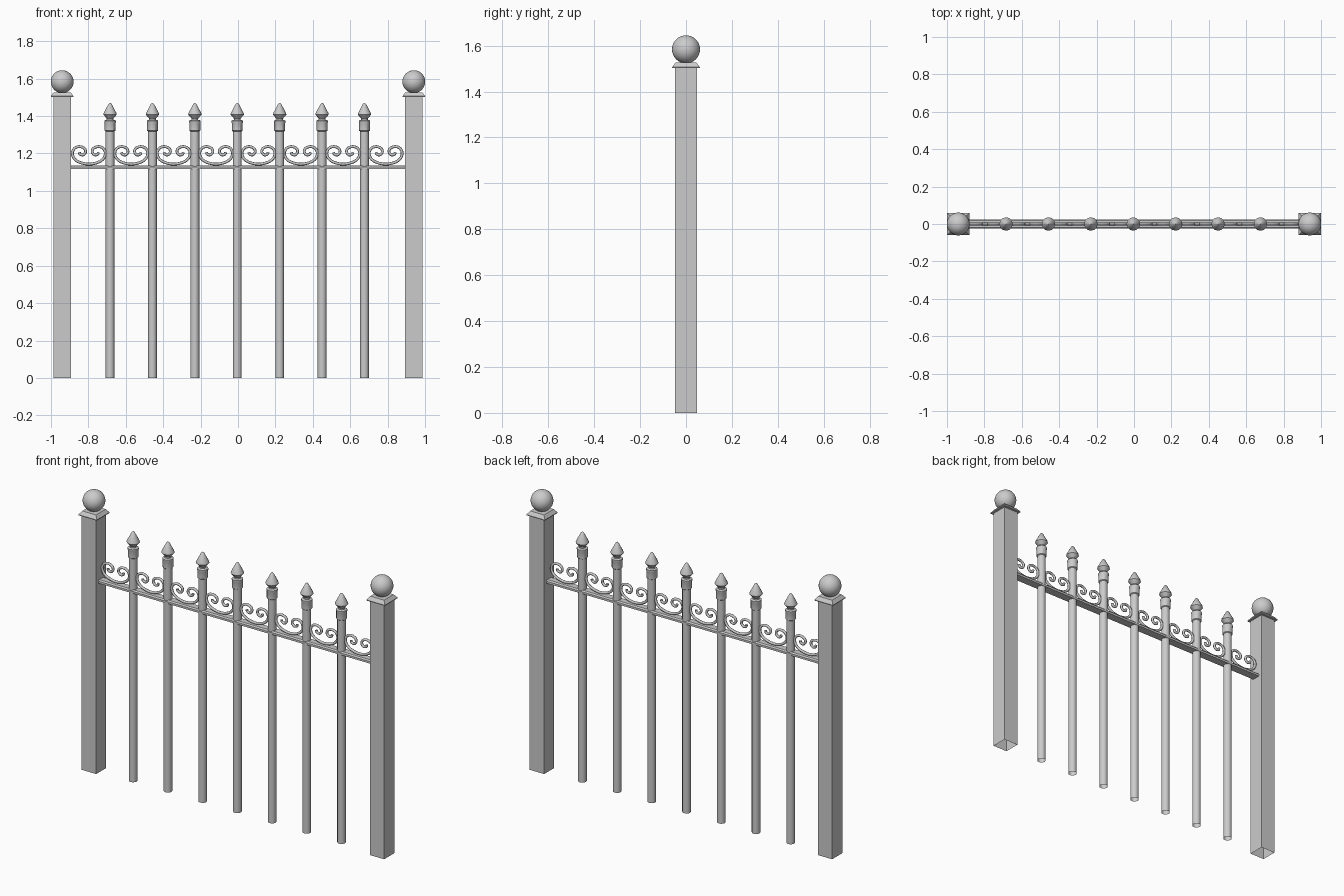
import bpy, bmesh, math
from mathutils import Vector

if "Cube" in bpy.data.objects:
    bpy.data.objects.remove(bpy.data.objects["Cube"])


def make_object(name, bm, smooth=None):
    bmesh.ops.recalc_face_normals(bm, faces=bm.faces)
    me = bpy.data.meshes.new(name)
    bm.to_mesh(me)
    bm.free()
    ob = bpy.data.objects.new(name, me)
    bpy.context.collection.objects.link(ob)
    if smooth:
        bpy.ops.object.select_all(action='DESELECT')
        ob.select_set(True)
        bpy.context.view_layer.objects.active = ob
        bpy.ops.object.shade_smooth_by_angle(angle=math.radians(smooth))
    return ob


def lathe(name, x, profile, sides, turn=0.0, smooth=None, cap_bottom=False):
    """Stack rings of (radius, z) around a vertical axis at x."""
    bm = bmesh.new()
    rings = []
    for r, z in profile:
        rings.append([bm.verts.new((x + r * math.cos(turn + math.tau * i / sides),
                                    r * math.sin(turn + math.tau * i / sides), z))
                      for i in range(sides)])
    for a, b in zip(rings, rings[1:]):
        for i in range(sides):
            j = (i + 1) % sides
            bm.faces.new((a[i], a[j], b[j], b[i]))
    bm.faces.new(rings[-1])
    if cap_bottom:
        bm.faces.new(rings[0])
    return make_object(name, bm, smooth)


Q = math.sqrt(2)

# End posts with flared caps and ball finials
for side, x in (("left", -0.94), ("right", 0.94)):
    lathe(side + "_post", x, [(0.047 * Q, 0), (0.047 * Q, 1.51)], 4, math.pi / 4)
    lathe(side + "_post_cap", x,
          [(0.06 * Q, 1.503), (0.06 * Q, 1.507), (0.049 * Q, 1.522), (0.045 * Q, 1.527)],
          4, math.pi / 4, cap_bottom=True)
    bm = bmesh.new()
    bmesh.ops.create_uvsphere(bm, u_segments=32, v_segments=16, radius=0.061)
    bmesh.ops.translate(bm, verts=bm.verts, vec=(x, 0, 1.584))
    make_object(side + "_ball_finial", bm, 40)

# Vertical bars, collars and spear tips
STEP, FIRST = 0.2267, -0.684
for i in range(7):
    x = FIRST + i * STEP
    lathe(f"bar_{i}", x, [(0.0235, 0), (0.0235, 1.33)], 12, smooth=40)
    lathe(f"bar_collar_{i}", x,
          [(0.0235, 1.318), (0.029, 1.322), (0.029, 1.362), (0.0305, 1.366),
           (0.0305, 1.375), (0.024, 1.379)], 12, smooth=30, cap_bottom=True)
    lathe(f"spear_tip_{i}", x,
          [(0.018, 1.375), (0.018, 1.387), (0.036, 1.408), (0.034, 1.416),
           (0.009, 1.464), (0.001, 1.471)], 12, smooth=30, cap_bottom=True)

# Horizontal rail with a chamfered top
section = [(-0.025, 1.117), (0.025, 1.117), (0.025, 1.129),
           (0.018, 1.136), (-0.018, 1.136), (-0.025, 1.129)]
bm = bmesh.new()
ends = [[bm.verts.new((x, y, z)) for y, z in section] for x in (-0.895, 0.895)]
for i in range(6):
    j = (i + 1) % 6
    bm.faces.new((ends[0][i], ends[0][j], ends[1][j], ends[1][i]))
for e in ends:
    bm.faces.new(e)
make_object("rail", bm)

# Scrollwork: half of one scroll, mirrored, swept with a round tube
half = [(-0.05, 1.153), (-0.079, 1.174), (-0.088, 1.203), (-0.076, 1.228),
        (-0.05, 1.237), (-0.024, 1.227), (-0.018, 1.207), (-0.032, 1.192),
        (-0.048, 1.197), (-0.051, 1.207)]
path = half[::-1] + [(0, 1.143)] + [(-x, z) for x, z in half]


def smooth_path(pts, n=4):
    """Catmull-Rom interpolation of the scroll path."""
    p = [Vector((x, 0, z)) for x, z in pts]
    p = [2 * p[0] - p[1]] + p + [2 * p[-1] - p[-2]]
    out = []
    for a, b, c, d in zip(p, p[1:], p[2:], p[3:]):
        for k in range(n):
            t = k / n
            out.append(0.5 * (2 * b + (c - a) * t + (2 * a - 5 * b + 4 * c - d) * t * t
                              + (3 * b - a - 3 * c + d) * t ** 3))
    return out + [p[-2]]


centreline = smooth_path(path)
for s in range(8):
    cx = FIRST + (s - 0.5) * STEP
    bm = bmesh.new()
    rings = []
    for i, p in enumerate(centreline):
        tan = (centreline[min(i + 1, len(centreline) - 1)] - centreline[max(i - 1, 0)]).normalized()
        nor = Vector((-tan.z, 0, tan.x))
        rings.append([bm.verts.new(p + Vector((cx, 0, 0)) + 0.0075 *
                      (nor * math.cos(math.tau * k / 8) + Vector((0, math.sin(math.tau * k / 8), 0))))
                      for k in range(8)])
    for a, b in zip(rings, rings[1:]):
        for k in range(8):
            m = (k + 1) % 8
            bm.faces.new((a[k], a[m], b[m], b[k]))
    bm.faces.new(rings[0])
    bm.faces.new(rings[-1])
    make_object(f"scroll_{s}", bm, 50)
